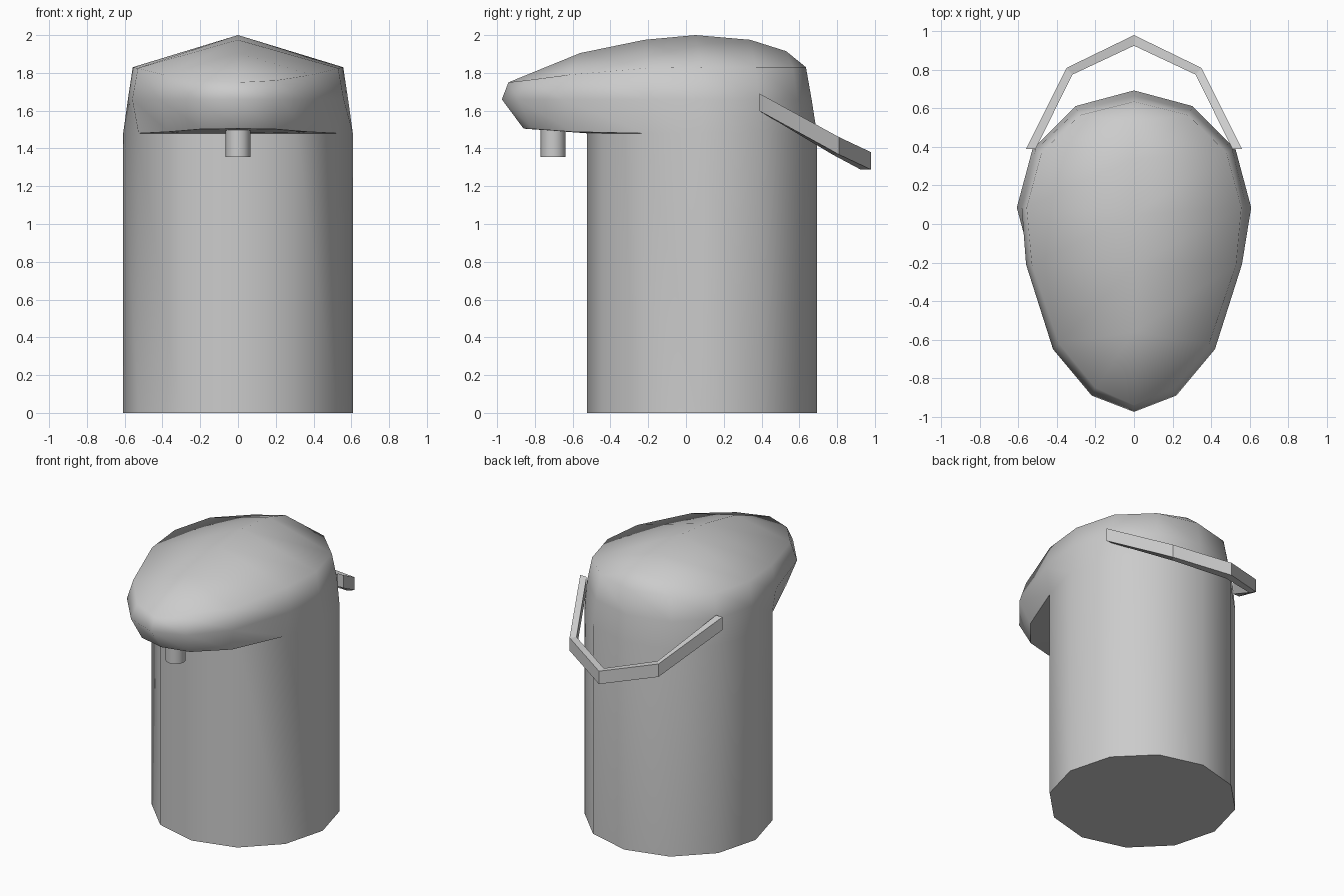
import bpy
import bmesh
from math import sin, cos, pi

cube = bpy.data.objects.get("Cube")
if cube:
    bpy.data.objects.remove(cube)

grey = bpy.data.materials.new("light_grey")
grey.use_nodes = True
grey.diffuse_color = (0.6, 0.6, 0.6, 1)
grey.node_tree.nodes["Principled BSDF"].inputs["Base Color"].default_value = (0.6, 0.6, 0.6, 1)

CENTRE, RADIUS, SHOULDER = 0.085, 0.608, 1.48


def finish(bm, name):
    bmesh.ops.remove_doubles(bm, verts=bm.verts, dist=0.0005)
    bmesh.ops.recalc_face_normals(bm, faces=bm.faces)
    mesh = bpy.data.meshes.new(name)
    bm.to_mesh(mesh)
    bm.free()
    mesh.materials.append(grey)
    obj = bpy.data.objects.new(name, mesh)
    bpy.context.collection.objects.link(obj)
    return obj


def add_face(bm, points, flat=False):
    face = bm.faces.new([bm.verts.new(p) for p in points])
    face.smooth = not flat
    return face


def flip(points):
    return [(-x, y, z) for x, y, z in points]


def mirrored_face(bm, points):
    add_face(bm, points)
    add_face(bm, flip(points)[::-1])


def bridge(bm, low, high):
    for i in range(len(low) - 1):
        mirrored_face(bm, [low[i], low[i + 1], high[i + 1], high[i]])


def round_half(z):
    # Half of a twelve-sided ring, from the back to the front
    return [(RADIUS * sin(i * pi / 6), CENTRE + RADIUS * cos(i * pi / 6), z) for i in range(7)]


# Body and pump head share one continuous shell
bm = bmesh.new()
base, collar = round_half(0), round_half(SHOULDER)
bridge(bm, base, collar)
add_face(bm, base + flip(base[1:-1])[::-1], True)

# Head rings, each a half outline from the back to the tip
lip = collar[:5] + [(0.37, -0.60, 1.488), (0.19, -0.81, 1.503), (0, -0.86, 1.505)]
bulge = [(0, 0.665, 1.66), (0.295, 0.59, 1.66), (0.51, 0.385, 1.66), (0.583, 0.088, 1.66),
         (0.56, -0.21, 1.66), (0.42, -0.65, 1.66), (0.22, -0.89, 1.66), (0, -0.975, 1.66)]
rim = [(0, 0.635, 1.83), (0.28, 0.565, 1.83), (0.48, 0.37, 1.83), (0.557, 0.085, 1.83),
       (0.53, -0.21, 1.825), (0.39, -0.62, 1.79), (0.2, -0.85, 1.76), (0, -0.94, 1.75)]
bridge(bm, lip, bulge)
bridge(bm, bulge, rim)

# Roof panels rise from the rim to a central ridge
ridge = [rim[0], (0, 0.53, 1.915), (0, 0.34, 1.975), (0, 0.05, 2.0),
         (0, -0.22, 1.975), (0, -0.56, 1.905)]
mirrored_face(bm, [rim[0], rim[1], ridge[1]])
bridge(bm, rim[1:6], ridge[1:])
mirrored_face(bm, [rim[5], rim[6], rim[7], ridge[5]])

# Flat underside of the overhanging spout
for a, b, c, d in ((lip[4], lip[5], collar[5], collar[5]),
                   (lip[5], lip[6], collar[6], collar[5]),
                   (lip[6], lip[7], collar[6], collar[6])):
    points = [a, b, c] if c == d else [a, b, c, d]
    add_face(bm, points, True)
    add_face(bm, flip(points)[::-1], True)
bmesh.ops.remove_doubles(bm, verts=bm.verts, dist=0.0005)
for face in bm.faces:
    if not face.smooth:
        for edge in face.edges:
            edge.smooth = False
finish(bm, "flask_body")

# Nozzle under the spout
bpy.ops.mesh.primitive_cylinder_add(vertices=12, radius=0.066, depth=0.15, location=(0, -0.703, 1.43))
nozzle = bpy.context.object
nozzle.name = "nozzle"
nozzle.data.materials.append(grey)
bpy.ops.object.shade_smooth_by_angle(angle=0.7)

# Carrying handle: a flat strip folded around the back
outer = [(0.56, 0.39), (0.35, 0.81), (0, 0.98), (-0.35, 0.81), (-0.56, 0.39)]
inner = [(0.51, 0.39), (0.32, 0.775), (0, 0.925), (-0.32, 0.775), (-0.51, 0.39)]
tops = [1.69, 1.46, 1.38, 1.46, 1.69]
sections = []
for (ox, oy), (ix, iy), top in zip(outer, inner, tops):
    low = top - 0.092
    sections.append([(ox, oy, low), (ox, oy, top), (ix, iy, top), (ix, iy, low)])
bm = bmesh.new()
for a, b in zip(sections, sections[1:]):
    for i in range(4):
        j = (i + 1) % 4
        add_face(bm, [a[i], a[j], b[j], b[i]], True)
add_face(bm, sections[0], True)
add_face(bm, sections[-1], True)
finish(bm, "handle")
